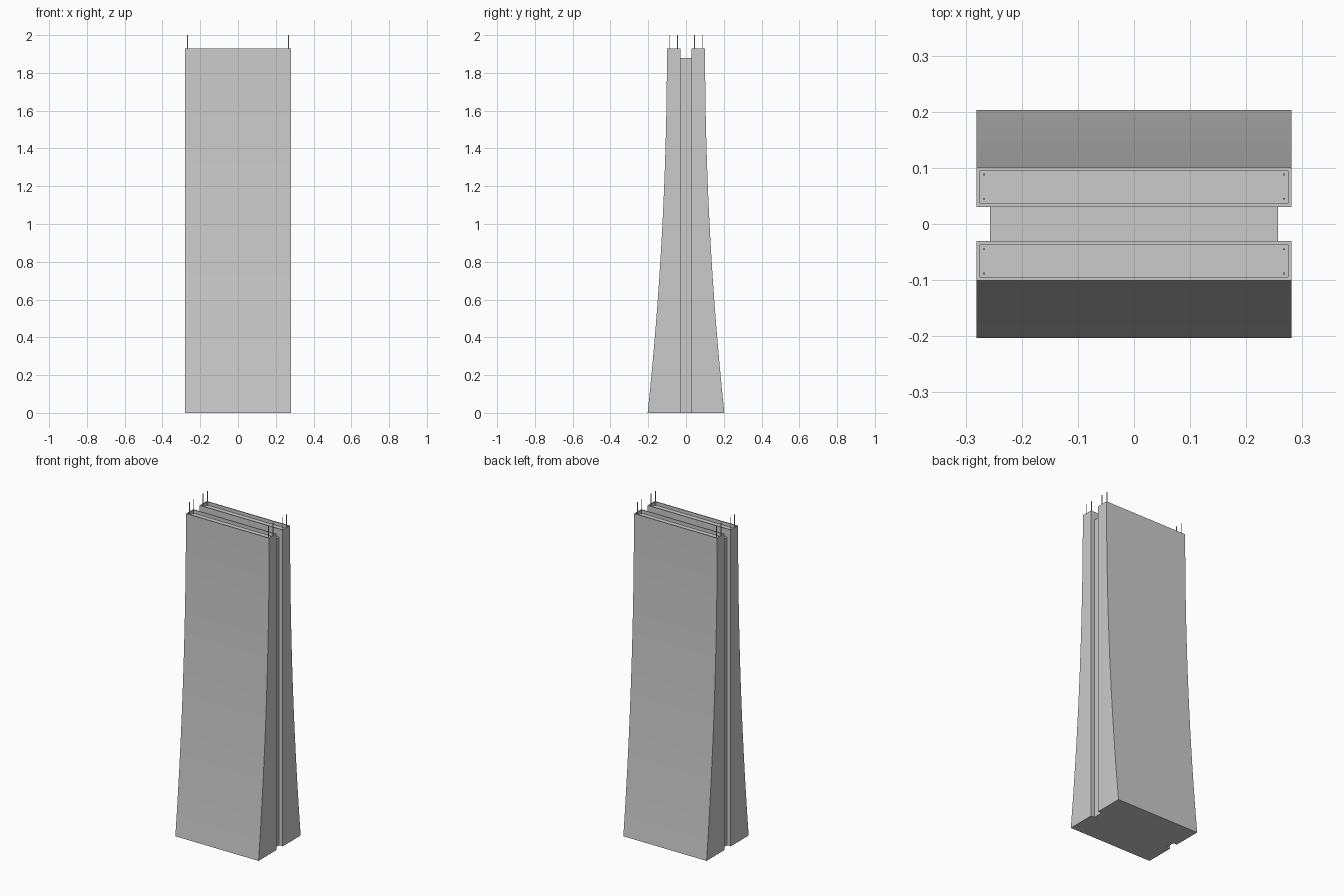
import bpy, bmesh

if "Cube" in bpy.data.objects:
    bpy.data.objects.remove(bpy.data.objects["Cube"])

H = 1.93          # roof height of the two slabs
HALF_W = 0.281    # half width of the slabs
SEGS = 16         # steps along the curved facade
INNER, TOP, BASE = 0.03, 0.101, 0.203
RECESS = 0.02     # depth of the roof behind the parapet


def make_object(name, bm):
    bmesh.ops.recalc_face_normals(bm, faces=bm.faces)
    mesh = bpy.data.meshes.new(name)
    bm.to_mesh(mesh)
    bm.free()
    obj = bpy.data.objects.new(name, mesh)
    bpy.context.collection.objects.link(obj)
    return obj


def box(name, x0, x1, y0, y1, z0, z1):
    bm = bmesh.new()
    bmesh.ops.create_cube(bm, size=1)
    for v in bm.verts:
        v.co = (x1 if v.co.x > 0 else x0,
                y1 if v.co.y > 0 else y0,
                z1 if v.co.z > 0 else z0)
    return make_object(name, bm)


def slab(name, side):
    # side profile: straight inner wall, outer wall flaring toward the base
    profile = [(INNER, H), (INNER, 0)]
    for i in range(SEGS + 1):
        t = i / SEGS
        profile.append((TOP + (BASE - TOP) * (1 - t) ** 2, H * t))
    bm = bmesh.new()
    face = bm.faces.new([bm.verts.new((-HALF_W, side * y, z)) for y, z in profile])
    ext = bmesh.ops.extrude_face_region(bm, geom=[face])
    verts = [g for g in ext["geom"] if isinstance(g, bmesh.types.BMVert)]
    bmesh.ops.translate(bm, verts=verts, vec=(2 * HALF_W, 0, 0))
    bmesh.ops.recalc_face_normals(bm, faces=bm.faces)
    # parapet: inset the roof and sink it
    roof = next(f for f in bm.faces if all(abs(v.co.z - H) < 1e-5 for v in f.verts))
    bmesh.ops.inset_region(bm, faces=[roof], thickness=0.009)
    sunk = bmesh.ops.extrude_face_region(bm, geom=[roof])
    for g in sunk["geom"]:
        if isinstance(g, bmesh.types.BMVert):
            g.co.z -= RECESS
    if roof.is_valid:
        bmesh.ops.delete(bm, geom=[roof], context='FACES_ONLY')
    return make_object(name, bm)


# recessed core between the slabs
box("central_core", -0.257, 0.257, -INNER, INNER, 0, 1.88)

for side, label in ((-1, "front"), (1, "back")):
    slab(label + "_slab", side)
    # roof masts at the four corners
    n = 0
    for x in (-0.267, 0.267):
        for y in (0.045, 0.088):
            n += 1
            r = 0.0017
            box(f"{label}_mast_{n}", x - r, x + r, side * y - r, side * y + r,
                H - RECESS, 2.0)
